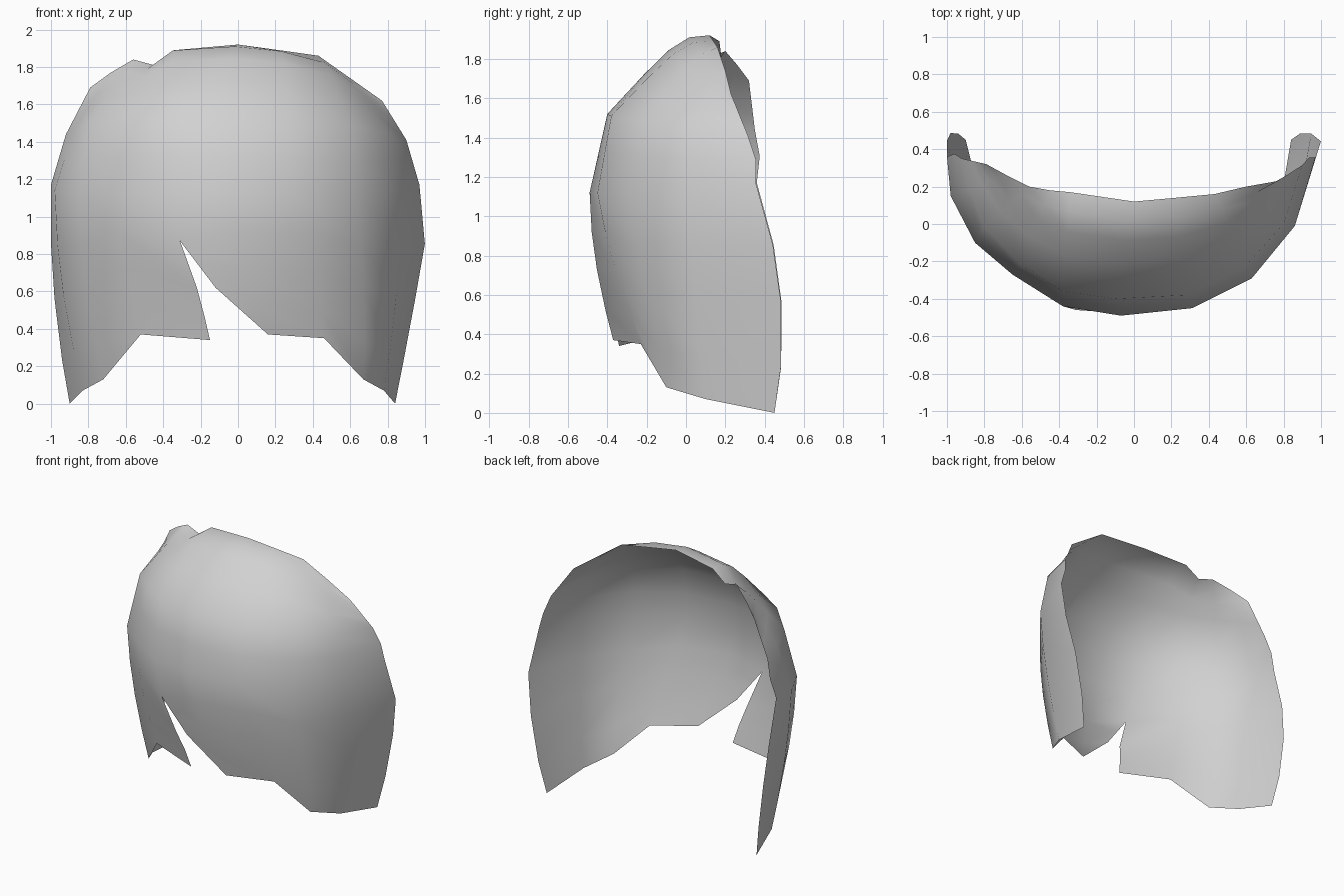
import bpy
import bmesh
from mathutils import Vector

if "Cube" in bpy.data.objects:
    bpy.data.objects.remove(bpy.data.objects["Cube"])

# Guide curves of the shell, left to right: hem, widest ring, brow ring, top rim
HEM = [(-.90, .45, .00), (-.83, .17, .07), (-.72, -.03, .13), (-.52, -.22, .37), (-.15, -.34, .34),
       (.16, -.37, .37), (.46, -.23, .35), (.67, -.10, .13), (.78, .10, .07), (.84, .45, .00)]
RING = [(-1.0, .36, 1.17), (-.98, .15, 1.14), (-.85, -.10, 1.12), (-.65, -.27, 1.12), (-.38, -.44, 1.12),
        (-.07, -.49, 1.12), (.31, -.45, 1.12), (.63, -.29, 1.12), (.86, -.01, 1.14), (.97, .355, 1.17)]
BROW = [(-.92, .35, 1.44), (-.88, .18, 1.46), (-.80, -.02, 1.49), (-.60, -.22, 1.52), (-.38, -.36, 1.52),
        (-.10, -.40, 1.52), (.28, -.38, 1.51), (.60, -.22, 1.49), (.80, .00, 1.45), (.90, .315, 1.41)]
RIM = [(-.79, .32, 1.69), (-.68, .26, 1.77), (-.56, .20, 1.84), (-.45, .18, 1.81), (-.34, .17, 1.89),
       (.00, .12, 1.92), (.22, .14, 1.89), (.43, .16, 1.86), (.60, .20, 1.74), (.77, .23, 1.62)]
SLIT_COLUMN = 4
APEX_ROW = 7
SLIT_EDGE = [(-.31, -.46, .87), (-.215, -.445, .745), (-.12, -.43, .62), (.02, -.40, .495)]
LOWER = (.27, .52, .8, 1)


def lower_point(ring, hem, t):
    """Point between widest ring and hem, bowed outward."""
    p = Vector(ring).lerp(Vector(hem), t)
    bow = 4 * t * (1 - t)
    p.x *= 1 + .035 * bow
    p.y *= 1 + .06 * bow
    if hem[1] > .4:
        p.y += .055 * bow
        if hem[0] > 0:
            p.x += .5 * t * (1 - t) ** 4
    return p


def upper_point(brow, rim, t):
    """Point between brow and rim, domed upward towards the crown."""
    p = Vector(brow).lerp(Vector(rim), t)
    span = max(rim[1] - brow[1], 0) / .52
    p.z += (.1 * t + .42 * t * t) * (1 - t) * span ** 2
    return p


bm = bmesh.new()
columns = []
for hem, ring, brow, rim in zip(HEM, RING, BROW, RIM):
    pts = [upper_point(brow, rim, t) for t in (1, .8, .6, .36, 0)]
    middle = (Vector(ring) + Vector(brow)) / 2
    if ring[1] > .3:
        middle.y += .02
    pts.append(middle)
    pts.append(Vector(ring))
    pts += [lower_point(ring, hem, t) for t in LOWER]
    columns.append([bm.verts.new(p) for p in pts])

# Slit: the right panel gets its own edge below the apex
left_edge = columns[SLIT_COLUMN]
left_edge[APEX_ROW].co = SLIT_EDGE[0]
left_edge[APEX_ROW + 1].co = (-.22, -.42, .62)
left_edge[APEX_ROW + 2].co = (-.18, -.37, .47)
right_edge = left_edge[:APEX_ROW + 1] + [bm.verts.new(p) for p in SLIT_EDGE[1:]]

# Skin the columns
for i in range(len(columns) - 1):
    a = right_edge if i == SLIT_COLUMN else columns[i]
    b = columns[i + 1]
    for j in range(len(a) - 1):
        bm.faces.new((a[j], a[j + 1], b[j + 1], b[j]))

for f in bm.faces:
    f.smooth = True
mesh = bpy.data.meshes.new("fringe_shell")
bm.to_mesh(mesh)
bm.free()

shell = bpy.data.objects.new("fringe_shell", mesh)
bpy.context.collection.objects.link(shell)
grey = bpy.data.materials.new("light_grey")
grey.diffuse_color = (.64, .64, .64, 1)
grey.use_nodes = True
grey.node_tree.nodes["Principled BSDF"].inputs["Base Color"].default_value = grey.diffuse_color
mesh.materials.append(grey)
